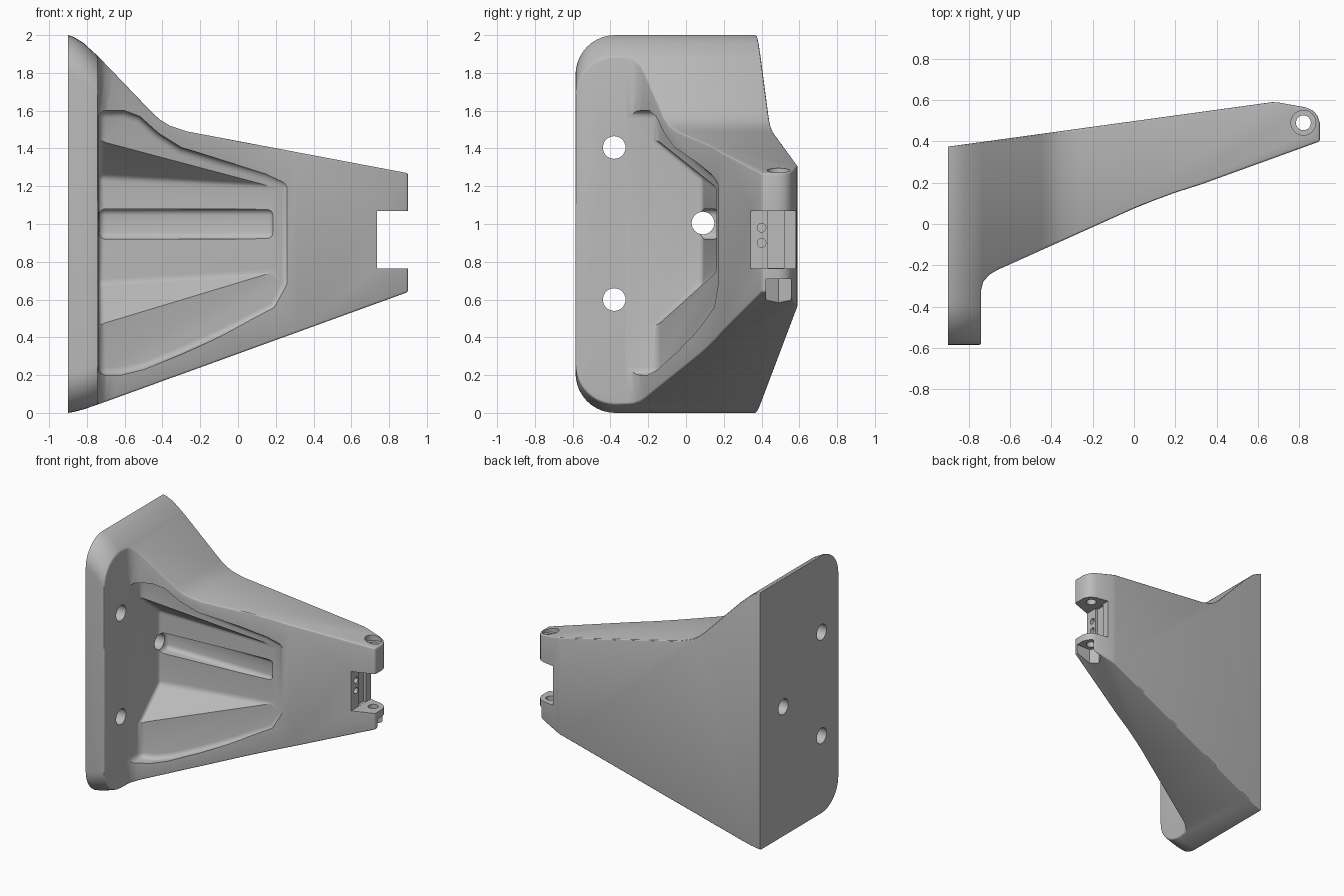
import bpy, bmesh, math
from mathutils import Vector, Matrix

cube = bpy.data.objects.get("Cube")
if cube:
    bpy.data.objects.remove(cube, do_unlink=True)

grey = bpy.data.materials.new("cast_grey")
grey.use_nodes = True
grey.diffuse_color = (0.5, 0.5, 0.5, 1)
grey.node_tree.nodes["Principled BSDF"].inputs["Base Color"].default_value = (0.5, 0.5, 0.5, 1)


def loft(name, rings):
    """Closed solid through rings of equal point count."""
    bm = bmesh.new()
    loops = [[bm.verts.new(p) for p in ring] for ring in rings]
    n = len(loops[0])
    for a, b in zip(loops, loops[1:]):
        for i in range(n):
            bm.faces.new((a[i], a[(i + 1) % n], b[(i + 1) % n], b[i]))
    bm.faces.new(loops[0][::-1])
    bm.faces.new(loops[-1])
    bmesh.ops.recalc_face_normals(bm, faces=bm.faces)
    mesh = bpy.data.meshes.new(name)
    bm.to_mesh(mesh)
    bm.free()
    mesh.materials.append(grey)
    obj = bpy.data.objects.new(name, mesh)
    bpy.context.collection.objects.link(obj)
    return obj


def box(name, x, y, z):
    return loft(name, [[(x[0], y[0], h), (x[1], y[0], h), (x[1], y[1], h), (x[0], y[1], h)] for h in z])


def cylinder(name, radius, start, end, sides=32):
    start, end = Vector(start), Vector(end)
    rot = (end - start).to_track_quat('Z', 'Y')
    circle = [Vector((radius * math.cos(2 * math.pi * i / sides),
                      radius * math.sin(2 * math.pi * i / sides), 0)) for i in range(sides)]
    return loft(name, [[c + rot @ p for p in circle] for c in (start, end)])


def bake(obj):
    """Turn the modifier result into plain mesh."""
    bpy.context.view_layer.update()
    deps = bpy.context.evaluated_depsgraph_get()
    mesh = bpy.data.meshes.new_from_object(obj.evaluated_get(deps))
    obj.modifiers.clear()
    obj.data = mesh


def boolean(obj, cutter, operation='DIFFERENCE'):
    mod = obj.modifiers.new("cut", 'BOOLEAN')
    mod.operation, mod.solver, mod.object = operation, 'EXACT', cutter
    bake(obj)
    bpy.data.objects.remove(cutter, do_unlink=True)


def bevel(obj, width, segments=3, angle=35):
    mod = obj.modifiers.new("round", 'BEVEL')
    mod.width, mod.segments = width, segments
    mod.limit_method, mod.angle_limit = 'ANGLE', math.radians(angle)
    bake(obj)


# Bracket plan: mounting flange on the left, arm tapering to the hinge
plan = [(-1, 0.361), (0.67, 0.59), (0.70, 0.588), (0.83, 0.565), (0.865, 0.55), (0.888, 0.525),
        (0.9, 0.49), (0.9, 0.40), (0.32, 0.19), (0.2, 0.152), (0.1, 0.115), (0, 0.075),
        (-0.66, -0.222), (-0.70, -0.245), (-0.73, -0.28), (-0.74, -0.32), (-0.74, -0.585), (-1, -0.585)]
bracket = loft("bracket", [[(x, y, z) for x, y in plan] for z in (-0.2, 2.2)])

# Height envelope: x, lower z, upper z, with rounded corners at the flange's front edge
heights = [(-1, 0, 2), (-0.9, 0, 2), (-0.87, 0.005, 1.99), (-0.82, 0.018, 1.96), (-0.74, 0.045, 1.887),
           (-0.45, 0.150, 1.585), (-0.41, 0.165, 1.55), (-0.36, 0.183, 1.52), (-0.27, 0.215, 1.49),
           (1, 0.676, 1.25)]
R = 0.21


def envelope(x, low, high):
    arc = [(R * math.cos(a), R * math.sin(a)) for a in (math.pi / 2 * i / 10 for i in range(11))]
    ring = [(x, 0.9, low), (x, 0.9, high)]
    ring += [(x, -0.585 + R - s, high - R + c) for c, s in arc]
    ring += [(x, -0.585 + R - c, low + R - s) for c, s in arc]
    return ring


boolean(bracket, loft("envelope", [envelope(*h) for h in heights]), 'INTERSECT')
bevel(bracket, 0.02)
boolean(bracket, box("back_trim", (-1.2, -0.9), (-1, 1), (-0.5, 2.5)))

# Shallow pocket following the arm's outline, running out towards the hinge
outline = [(-0.739, 0.2), (-0.62, 0.2), (-0.5, 0.23), (-0.3, 0.31), (-0.1, 0.40), (0.2, 0.55), (0.27, 0.68),
           (0.27, 1.22), (0.15, 1.275), (-0.1, 1.345), (-0.3, 1.405), (-0.42, 1.48), (-0.52, 1.57),
           (-0.6, 1.6), (-0.739, 1.6)]
shallow = loft("shallow_pocket", [[(x, -1, z) for x, z in outline],
                                  [(x, -0.15 + 0.335 * (x + 0.74), z) for x, z in outline]])
bevel(shallow, 0.04, 4, 50)
boolean(bracket, shallow)

# Deep pocket with sloping walls
deep = loft("deep_pocket", [[(x, -0.4, 0.24), (x, floor, 0.74 + 0.9 * (floor - 0.155)),
                             (x, floor, 1.2 + 0.8 * (0.155 - floor)), (x, -0.4, 1.64)]
                            for x, floor in ((-0.738, 0.09), (0.32, 0.172))])
bevel(deep, 0.025, 4, 30)
boolean(bracket, deep)

# Bolt channel
channel = box("bolt_channel", (-0.737, 0.19), (-0.2, 0.18), (0.92, 1.08))
bevel(channel, 0.035, 4)
boolean(bracket, channel)

# Mounting holes
for y, z in ((-0.38, 1.405), (-0.38, 0.6), (0.09, 1.005)):
    boolean(bracket, cylinder("mounting_hole", 0.06, (-1.1, y, z), (-0.68, y, z)))

# Hinge notch with clearance groove and two small screw holes
boolean(bracket, box("hinge_notch", (0.735, 1.1), (0, 1), (0.765, 1.07)))
boolean(bracket, box("clearance_groove", (0.715, 0.8), (0.435, 0.52), (0.766, 1.069)))
for z in (0.9, 0.98):
    boolean(bracket, cylinder("screw_hole", 0.023, (0.62, 0.4, z), (0.8, 0.4, z), 20))

# Pin hole, top counterbore and hexagonal nut slot underneath
PX, PY = 0.82, 0.49
boolean(bracket, cylinder("pin_hole", 0.036, (PX, PY, 0.4), (PX, PY, 1.5)))
boolean(bracket, cylinder("counterbore", 0.06, (PX, PY, 1.25), (PX, PY, 1.5)))
r = 0.075
slot = [(1.1, PY - r * 0.87), (1.1, PY + r * 0.87), (PX - r / 2, PY + r * 0.87),
        (PX - r, PY), (PX - r / 2, PY - r * 0.87)]
boolean(bracket, loft("nut_slot", [[(x, y, z) for x, y in slot] for z in (0.4, 0.71)]))

bpy.ops.object.select_all(action='DESELECT')
bracket.select_set(True)
bpy.context.view_layer.objects.active = bracket
bpy.ops.object.shade_smooth_by_angle(angle=math.radians(28))
